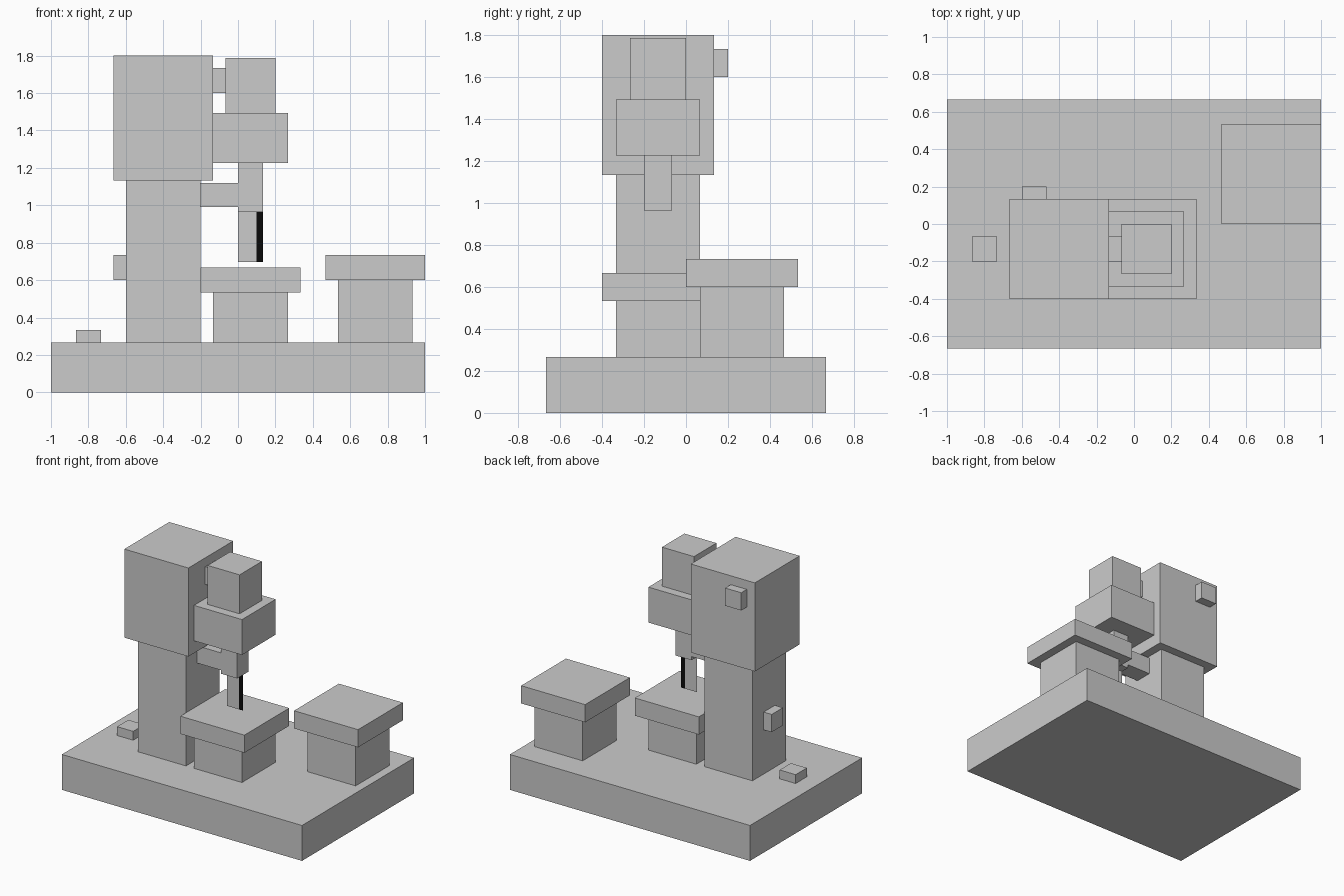
import bpy

if "Cube" in bpy.data.objects:
    bpy.data.objects.remove(bpy.data.objects["Cube"])

U = 1 / 15  # the model sits on a regular grid of this step


def material(name, rgb):
    m = bpy.data.materials.new(name)
    m.diffuse_color = (*rgb, 1)
    m.use_nodes = True
    m.node_tree.nodes["Principled BSDF"].inputs["Base Color"].default_value = m.diffuse_color
    return m


grey = material("light grey", (0.6, 0.6, 0.6))
black = material("black", (0.003, 0.003, 0.003))


def add_mesh(name, verts, faces, mat):
    me = bpy.data.meshes.new(name)
    me.from_pydata(verts, [], faces)
    me.materials.append(mat)
    ob = bpy.data.objects.new(name, me)
    bpy.context.collection.objects.link(ob)
    return ob


def box(name, x, y, z, mat=grey):
    """Box from x, y, z ranges given in grid steps."""
    v = [(a * U, b * U, c * U) for c in z for b in y for a in x]
    f = [(0, 2, 3, 1), (4, 5, 7, 6), (0, 1, 5, 4),
         (2, 6, 7, 3), (0, 4, 6, 2), (1, 3, 7, 5)]
    return add_mesh(name, v, f, mat)


def blade(name, x, y, z, mat):
    """Flat upright sheet facing the front."""
    v = [(x[0] * U, y * U, z[0] * U), (x[1] * U, y * U, z[0] * U),
         (x[1] * U, y * U, z[1] * U), (x[0] * U, y * U, z[1] * U)]
    return add_mesh(name, v, [(0, 1, 2, 3)], mat)


MID = (-3, -1)  # depth shared by the small centred parts

# base plate, column and head
box("base", (-15, 15), (-10, 10), (0, 4))
box("column", (-9, -3), (-5, 1), (4, 17))
box("head", (-10, -2), (-6, 2), (17, 27))

# small knobs
box("back_knob", (-9, -7), (2, 3), (24, 26))
box("column_knob", (-10, -9), MID, (9, 11))
box("base_button", (-13, -11), MID, (4, 5))

# tool carriage: bracket, motor, housing, arm, spindle
box("motor_bracket", (-2, -1), MID, (24, 26))
box("motor", (-1, 3), (-4, 0), (22.4, 26.8))
box("spindle_housing", (-2, 4), (-5, 1), (18.4, 22.4))
box("spindle_arm", (-3, 0), MID, (14.85, 16.8))
box("spindle", (0, 2), MID, (14.45, 18.4))

# flat tool bit with a dark edge strip
blade("tool_bit", (0, 1.5), -2, (10.45, 14.45), grey)
blade("tool_bit_edge", (1.5, 2), -2, (10.45, 14.45), black)

# two pedestal tables: centre x, centre y, top of the leg
for name, cx, cy, h in (("work_table", 1, -2, 8), ("side_table", 11, 4, 9)):
    box(name + "_leg", (cx - 3, cx + 3), (cy - 3, cy + 3), (4, h))
    box(name + "_top", (cx - 4, cx + 4), (cy - 4, cy + 4), (h, h + 2))
